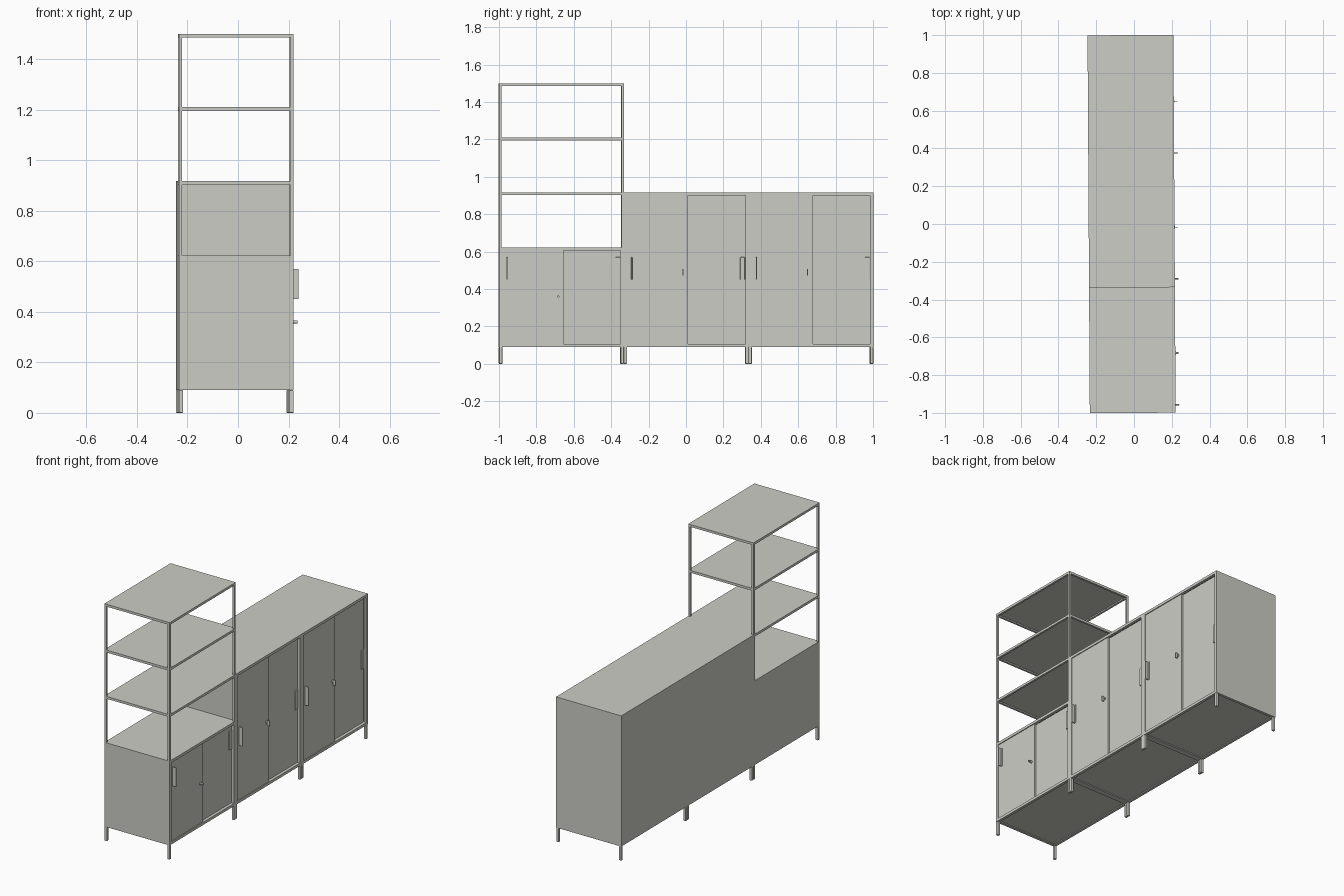
import bpy, bmesh
from mathutils import Matrix

if "Cube" in bpy.data.objects:
    bpy.data.objects.remove(bpy.data.objects["Cube"])

TILT = Matrix.Rotation(0.006, 4, 'Z')        # whole unit stands slightly askew
XB, XF = -0.24, 0.2145                       # back and front planes
T = 0.017                                    # frame tube thickness
W = 2 / 3                                    # module width
Z0 = 0.09                                    # underside height


def material(name, rgb):
    m = bpy.data.materials.new(name)
    m.diffuse_color = (*rgb, 1)
    m.use_nodes = True
    m.node_tree.nodes["Principled BSDF"].inputs["Base Color"].default_value = m.diffuse_color
    return m


GREY = material("warm light grey", (0.61, 0.61, 0.565))


def finish(name, bm, centre):
    me = bpy.data.meshes.new(name)
    bm.to_mesh(me)
    bm.free()
    me.materials.append(GREY)
    ob = bpy.data.objects.new(name, me)
    ob.matrix_world = TILT @ Matrix.Translation(centre)
    bpy.context.collection.objects.link(ob)
    return ob


def box(name, x, y, z, bevel=0):
    """Box from three (min, max) ranges."""
    bm = bmesh.new()
    bmesh.ops.create_cube(bm, size=1)
    bmesh.ops.scale(bm, vec=[r[1] - r[0] for r in (x, y, z)], verts=bm.verts)
    ob = finish(name, bm, [(r[0] + r[1]) / 2 for r in (x, y, z)])
    if bevel:
        mod = ob.modifiers.new("soft edges", 'BEVEL')
        mod.width, mod.segments = bevel, 2
    return ob


def cylinder_x(name, x, y, z, radius):
    """Cylinder lying along x."""
    bm = bmesh.new()
    bmesh.ops.create_cone(bm, cap_ends=True, segments=16, radius1=radius, radius2=radius,
                          depth=x[1] - x[0], matrix=Matrix.Rotation(1.5708, 4, 'Y'))
    return finish(name, bm, ((x[0] + x[1]) / 2, y, z))


def cabinet(label, y0, top, lock_z):
    y1 = y0 + W
    ys = ((y0, y0 + T), (y1 - T, y1))
    # Legs
    for side, y in zip(("left", "right"), ys):
        for end, x in (("back", (XB, XB + T)), ("front", (XF - T, XF))):
            box(f"{label}_{end}_{side}_leg", x, y, (0, Z0), 0.003)
        # Front upright and side wall
        box(f"{label}_{side}_upright", (XF - T, XF), y, (Z0, top))
        wall = (y[0], y[0] + 0.008) if side == "left" else (y[1] - 0.008, y[1])
        box(f"{label}_{side}_wall", (XB, XF - T), wall, (Z0, top))
        # Rail under the side wall
        inner = (wall[1], y[1]) if side == "left" else (y[0], wall[0])
        box(f"{label}_{side}_bottom_rail", (XB + T, XF - T), inner, (Z0, Z0 + T))
    span = (y0 + T, y1 - T)
    # Back, floor, top
    box(f"{label}_back_panel", (XB, XB + 0.008), (y0 + 0.008, y1 - 0.008), (Z0, top - 0.01))
    box(f"{label}_floor", (XB + T, XF - T), span, (Z0 + 0.006, Z0 + T))
    box(f"{label}_top", (XB, XF - T), (y0 + 0.008, y1 - 0.008), (top - 0.01, top))
    # Rails
    box(f"{label}_back_rail", (XB + 0.008, XB + T), span, (Z0, Z0 + T))
    box(f"{label}_front_bottom_rail", (XF - T, XF), span, (Z0, Z0 + T))
    box(f"{label}_front_top_rail", (XF - T, XF), span, (top - T, top))
    # Sliding doors, the left one running in front
    split = (y0 + y1) / 2 + 0.01
    doors_z = (Z0 + T, top - T)
    box(f"{label}_front_door", (0.199, 0.209), (span[0], split), doors_z)
    box(f"{label}_rear_door", (0.186, 0.196), (split - 0.03, span[1]), doors_z)
    # Pulls: a thin fin on the front door, a flat plate on the rear one
    grip = (0.45, 0.57)
    box(f"{label}_front_pull", (0.208, 0.234), (y0 + 0.039, y0 + 0.045), grip, 0.002)
    box(f"{label}_front_pull_base", (0.209, 0.212), (y0 + 0.039, y0 + 0.054), grip)
    box(f"{label}_rear_pull", (0.196, 0.203), (span[1] - 0.028, span[1] - 0.003), grip, 0.002)
    # Lock with key
    ly = split - 0.028
    cylinder_x(f"{label}_lock", (0.208, 0.217), ly, lock_z, 0.008)
    if top > 0.8:
        box(f"{label}_key", (0.217, 0.234), (ly - 0.002, ly + 0.002), (lock_z - 0.022, lock_z + 0.012))
    else:
        cylinder_x(f"{label}_knob", (0.217, 0.231), ly, lock_z, 0.006)


cabinet("low_cabinet", -1, 0.623, 0.36)
cabinet("middle_cabinet", -1 + W, 0.917, 0.495)
cabinet("end_cabinet", -1 + 2 * W, 0.917, 0.495)

# Open rack above the low cabinet
P = 0.013
y0, y1 = -1, -1 + W
for end, x in (("back", (XB, XB + P)), ("front", (XF - P, XF))):
    for side, y in (("left", (y0, y0 + P)), ("right", (y1 - P, y1))):
        box(f"rack_{end}_{side}_post", x, y, (0.623, 1.485))
for name, top in (("lower", 0.917), ("middle", 1.21), ("upper", 1.5)):
    # Shelf plate on a rim of rails
    z = (top - 0.015, top)
    box(f"{name}_shelf", (XB + P, XF - P), (y0 + P, y1 - P), (top - 0.007, top))
    for end, x in (("back", (XB, XB + P)), ("front", (XF - P, XF))):
        box(f"{name}_shelf_{end}_rail", x, (y0, y1), z)
    for side, y in (("left", (y0, y0 + P)), ("right", (y1 - P, y1))):
        box(f"{name}_shelf_{side}_rail", (XB + P, XF - P), y, z)
